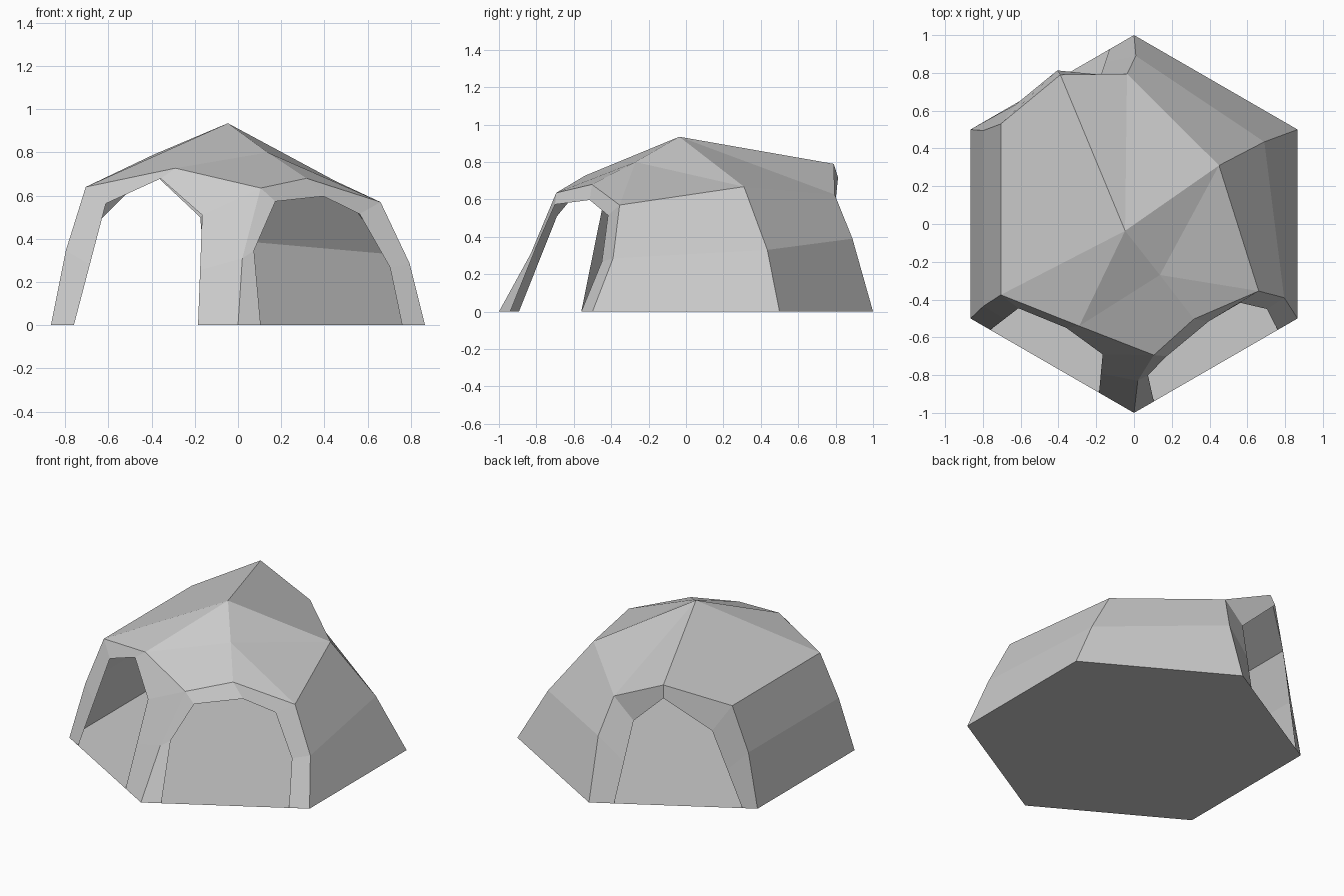
import bpy
from mathutils import Vector as V
from math import cos, sin, radians

if "Cube" in bpy.data.objects:
    bpy.data.objects.remove(bpy.data.objects["Cube"])


def build(name, faces):
    """Flat-shaded sheet from faces given as point lists, shared points merged."""
    verts, index, polys = [], {}, []
    for face in faces:
        poly = []
        for p in face:
            key = tuple(round(c, 4) for c in p)
            if key not in index:
                index[key] = len(verts)
                verts.append(key)
            poly.append(index[key])
        polys.append(poly)
    mesh = bpy.data.meshes.new(name)
    mesh.from_pydata(verts, [], polys)
    mesh.update()
    obj = bpy.data.objects.new(name, mesh)
    bpy.context.collection.objects.link(obj)
    return obj


def strip(a, b):
    return [[a[i], a[i + 1], b[i + 1], b[i]] for i in range(len(a) - 1)]


# Six leaning ribs rising from the hexagon corners, front corner first
foot = [V((cos(radians(60 * i - 90)), sin(radians(60 * i - 90)), 0)) for i in range(6)]
mid = [(.02, -.83, .31), (.795, -.39, .285), (.69, .435, .33),
       (.01, .89, .39), (-.797, .495, .346), (-.797, -.435, .346)]
top = [(.105, -.694, .635), (.66, -.355, .57), (.45, .31, .668),
       (-.037, .795, .626), (-.705, .53, .64), (-.705, -.375, .64)]
ribs = [[f, V(m), V(t)] for f, m, t in zip(foot, mid, top)]

# Floor
build("floor", [foot])

# Closed walls between ribs
for name, i, j in (("right_wall", 1, 2), ("back_right_wall", 2, 3), ("left_wall", 4, 5)):
    build(name, strip(ribs[j], ribs[i]))

# Open doorways: band from the outer arch to the inner opening
peak_a, peak_b, peak_e = V((-.29, -.54, .727)), V((.317, -.503, .68)), V((-.39, .79, .79))
opening_a = [(-.76, -.56, 0), (-.612, -.446, .563), (-.358, -.55, .679),
             (-.166, -.69, .51), (-.185, -.893, 0)]
opening_b = [(.105, -.94, 0), (.074, -.80, .346), (.173, -.70, .573), (.396, -.515, .597),
             (.563, -.417, .515), (.704, -.45, .267), (.76, -.56, 0)]
opening_e = [(-.13, .925, 0), (-.175, .79, .50), (-.406, .813, .717),
             (-.63, .63, .495), (-.788, .545, 0)]


def doorway(name, i, j, peak, opening):
    inner = [V(p) for p in opening]
    if len(inner) == 5:
        inner.insert(4, (inner[3] + inner[4]) / 2)
        inner.insert(1, (inner[0] + inner[1]) / 2)
    outer = ribs[i] + [peak] + ribs[j][::-1]
    build(name, strip(inner, outer))


doorway("front_left_doorway", 5, 0, peak_a, opening_a)
doorway("front_right_doorway", 0, 1, peak_b, opening_b)
doorway("back_left_doorway", 3, 4, peak_e, opening_e)

# Faceted roof around the summit and a lower knee on the front ridge
p, m = V((-.047, -.036, .935)), V((.137, -.27, .80))
t = [r[2] for r in ribs]
build("roof", [[p, peak_e, t[4], t[5]], [p, t[5], peak_a], [p, peak_a, m],
               [m, peak_a, t[0], peak_b], [m, peak_b, t[1]],
               [m, t[1], t[2]], [m, t[2], p], [p, t[2], t[3]], [p, t[3], peak_e]])
